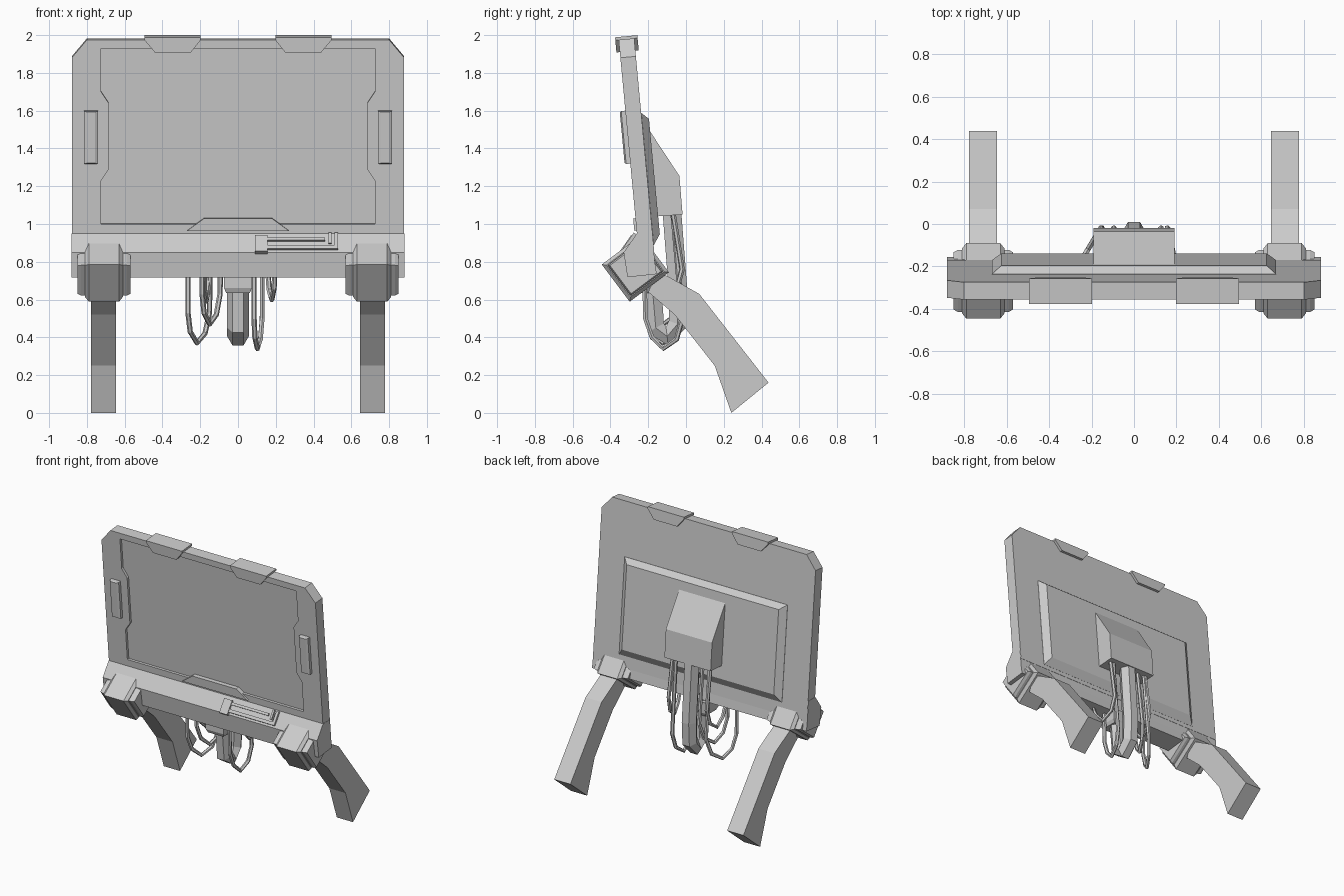
import bpy, bmesh

if "Cube" in bpy.data.objects:
    bpy.data.objects.remove(bpy.data.objects["Cube"])

TILT = 0.094


def loft(name, rings, mirror=False):
    """Bridge closed rings of 3D points and cap both ends."""
    bm = bmesh.new()
    vs = [[bm.verts.new(p) for p in r] for r in rings]
    n = len(rings[0])
    for a, b in zip(vs, vs[1:]):
        for i in range(n):
            j = (i + 1) % n
            bm.faces.new((a[i], a[j], b[j], b[i]))
    bm.faces.new(vs[0])
    bm.faces.new(vs[-1])
    bmesh.ops.recalc_face_normals(bm, faces=bm.faces[:])
    me = bpy.data.meshes.new(name)
    bm.to_mesh(me)
    bm.free()
    ob = bpy.data.objects.new(name, me)
    bpy.context.collection.objects.link(ob)
    if mirror:
        ob.modifiers.new("Mirror", 'MIRROR')
    return ob


def on_panel(pts, d):
    """Place an (x, z) outline on the tilted panel, d behind its front face."""
    return [(x, -0.26 - TILT * (z - 0.95) + d, z + TILT * d) for x, z in pts]


def plate(name, pts, d0, d1, mirror=False):
    return loft(name, [on_panel(pts, d0), on_panel(pts, d1)], mirror)


def rect(x0, x1, z0, z1):
    return [(x0, z0), (x1, z0), (x1, z1), (x0, z1)]


def side_extrude(name, prof, x0, x1, mirror=False):
    return loft(name, [[(x, y, z) for y, z in prof] for x in (x0, x1)], mirror)


def symmetric(half):
    return half + [(-x, z) for x, z in reversed(half)]


# Tilted display panel with clipped top corners
panel = plate("display_panel",
              symmetric([(0.88, 0.85), (0.88, 1.88), (0.80, 1.975)]), 0, 0.082)

# Recessed screen with stepped sides
cutter = plate("screen_cutter", symmetric(
    [(0.725, 1.0), (0.725, 1.23), (0.685, 1.29), (0.685, 1.64),
     (0.725, 1.70), (0.725, 1.93)]), -0.05, 0.018)
cutter.hide_render = True
cutter.hide_viewport = True
cutter.display_type = 'WIRE'
cut = panel.modifiers.new("Screen recess", 'BOOLEAN')
cut.operation = 'DIFFERENCE'
cut.solver = 'EXACT'
cut.object = cutter

# Lower rail bulging forward below the screen
side_extrude("lower_rail", [(-0.26, 0.95), (-0.33, 0.85), (-0.31, 0.718), (-0.155, 0.735),
                            (-0.165, 0.80), (-0.179, 0.95)], -0.882, 0.882)

# Tab under the screen, side grips, top clips
plate("screen_tab", symmetric([(0.27, 0.965), (0.18, 1.03)]), -0.012, 0.03)
loft("side_grip", [on_panel(rect(0.742, 0.815, 1.32, 1.60), 0.01),
                   on_panel(rect(0.742, 0.815, 1.32, 1.60), -0.022),
                   on_panel(rect(0.757, 0.80, 1.325, 1.595), -0.03)], True)
plate("top_clip", [(0.25, 1.91), (0.44, 1.91), (0.495, 1.975), (0.495, 1.99),
                   (0.198, 1.99), (0.198, 1.975)], -0.018, 0.1, True)

# Raised back plate with bevelled rim
loft("back_plate", [on_panel(rect(-0.67, 0.67, 0.88, 1.58), 0.07),
                    on_panel(rect(-0.67, 0.67, 0.88, 1.58), 0.083),
                    on_panel(rect(-0.625, 0.625, 0.935, 1.545), 0.12)])

# Cable housing on the back
side_extrude("cable_housing", [(-0.21, 1.49), (-0.19, 1.49), (-0.035, 1.255),
                               (-0.018, 1.05), (-0.16, 1.04)], -0.19, 0.19)


# Control strip on the sloped face of the rail
def control(name, x0, x1, z0, z1, h):
    face = lambda z: -0.33 + 0.7 * (z - 0.85)
    r = [[(x, face(z) - 0.8 * k, z + 0.58 * k)
          for x, z in rect(x0, x1, z0, z1)] for k in (-0.02, h)]
    loft(name, r)


control("control_block", 0.09, 0.155, 0.845, 0.93, 0.02)
control("control_plate", 0.15, 0.50, 0.87, 0.93, 0.006)
control("control_bar_lower", 0.15, 0.53, 0.862, 0.88, 0.016)
control("control_bar_upper", 0.15, 0.46, 0.905, 0.92, 0.016)
control("control_post_outer", 0.51, 0.53, 0.88, 0.945, 0.016)
control("control_post_inner", 0.48, 0.495, 0.89, 0.945, 0.016)


# Hinge: tilted block with bevelled cheeks and narrower flanges
def hinge_ring(x, s):
    cy, cz = -0.268, 0.765
    return [(x, cy + s * (0.8 * a + 0.6 * b), cz + s * (0.6 * a - 0.8 * b))
            for a, b in ((-0.13, -0.123), (0.13, -0.123), (0.13, 0.123), (-0.13, 0.123))]


loft("hinge_block", [hinge_ring(0.71 + dx, s) for dx, s in
                     ((-0.1, 0.86), (-0.08, 1), (0.08, 1), (0.1, 0.86))], True)
loft("hinge_flange", [hinge_ring(0.71 + dx, s) for dx, s in
                      ((-0.14, 0.76), (-0.12, 0.82), (0.12, 0.82), (0.14, 0.76))], True)

# Bent support legs
side_extrude("leg", [(-0.15, 0.75), (-0.10, 0.725), (0.07, 0.63), (0.437, 0.16), (0.24, 0.0),
                     (0.152, 0.25), (-0.06, 0.52), (-0.2, 0.64)], 0.645, 0.778, True)


# Hanging cables from the housing round to the underside of the rail
def cable(name, pts, radius, res):
    cu = bpy.data.curves.new(name, 'CURVE')
    cu.dimensions = '3D'
    cu.bevel_depth = radius
    cu.bevel_resolution = res
    cu.use_fill_caps = True
    sp = cu.splines.new('POLY')
    sp.points.add(len(pts) - 1)
    for p, co in zip(sp.points, pts):
        p.co = (*co, 1)
    ob = bpy.data.objects.new(name, cu)
    bpy.context.collection.objects.link(ob)
    bpy.ops.object.select_all(action='DESELECT')
    ob.select_set(True)
    bpy.context.view_layer.objects.active = ob
    bpy.ops.object.convert(target='MESH')
    for f in bpy.context.object.data.polygons:
        f.use_smooth = False


cable("main_cable", [(0, -0.075, 1.07), (0, -0.04, 0.62), (0, -0.045, 0.47), (0, -0.10, 0.405),
                     (0, -0.16, 0.45), (0, -0.185, 0.74)], 0.057, 1)
loft("main_cable_socket", [[(x * w, -0.20 + y * w, z) for x, y in
                            ((-1, -1), (1, -1), (1, 1), (-1, 1))]
                           for z, w in ((0.635, 0.062), (0.66, 0.074), (0.74, 0.074))])

# (rail x, housing x, lowest z)
for i, (xf, xb, low) in enumerate([(-0.265, -0.145, 0.37), (-0.19, -0.09, 0.47),
                                   (-0.18, -0.155, 0.59), (0.085, 0.13, 0.34),
                                   (0.195, 0.155, 0.60)]):
    mix = lambda t: xf + (xb - xf) * t
    cable(f"thin_cable_{i + 1}", [
        (xf, -0.22, 0.74), (xf, -0.215, low + 0.16), (mix(0.1), -0.18, low + 0.06),
        (mix(0.4), -0.12, low), (mix(0.75), -0.05, low + 0.05),
        (mix(0.95), -0.02, low + 0.16), (xb, -0.07, 1.07)], 0.014, 1)
